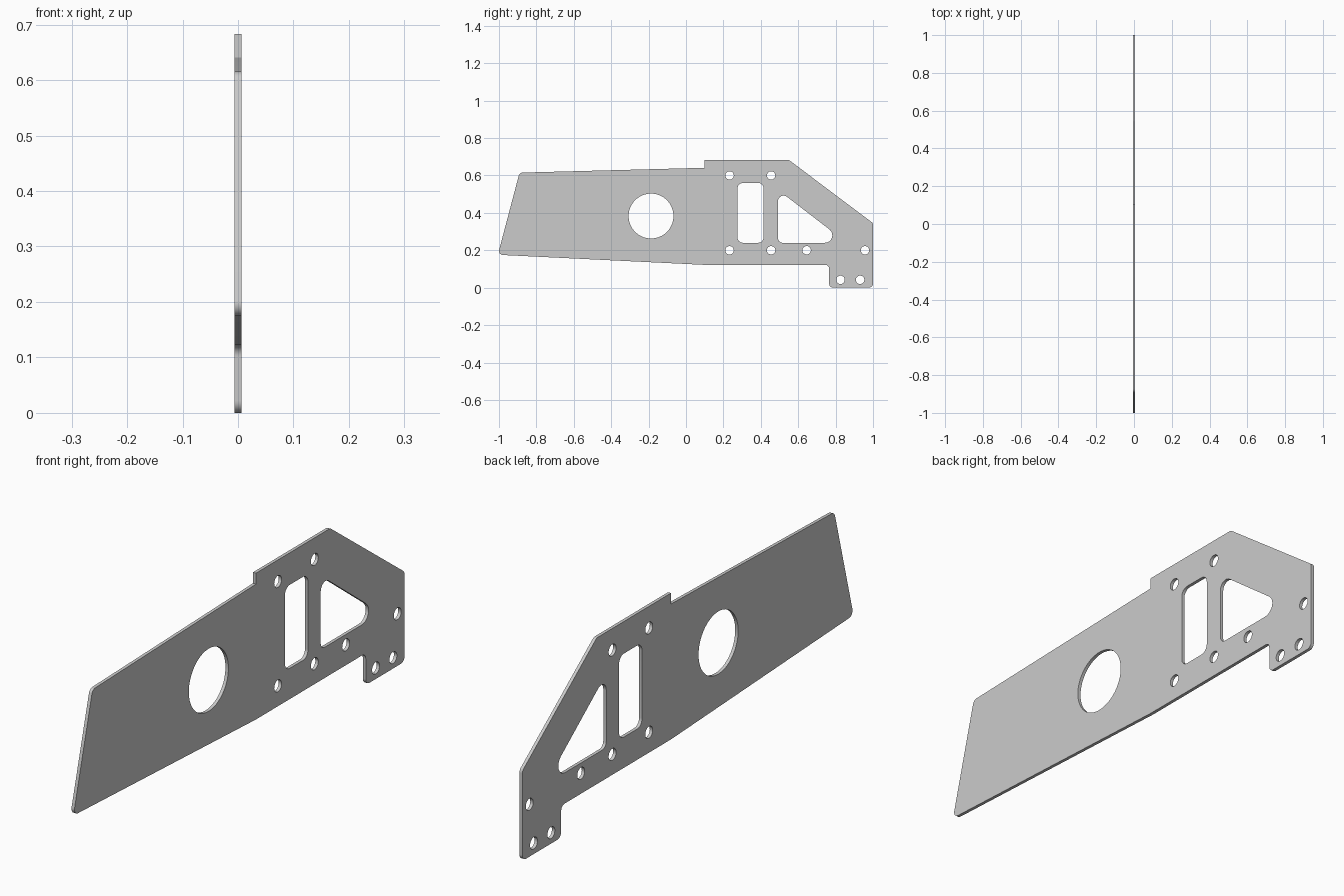
import bpy
from math import pi, cos, sin, tan
from mathutils import Vector

if "Cube" in bpy.data.objects:
    bpy.data.objects.remove(bpy.data.objects["Cube"])

HALF_THICKNESS = 0.0063


def rounded(corners, steps=8):
    """Fillet a polygon given as (y, z, radius) corners."""
    pts = []
    n = len(corners)
    for i, (y, z, r) in enumerate(corners):
        p = Vector((y, z))
        if r == 0:
            pts.append(p)
            continue
        a = (Vector(corners[i - 1][:2]) - p).normalized()
        b = (Vector(corners[(i + 1) % n][:2]) - p).normalized()
        half = a.angle(b) / 2
        centre = p + (a + b).normalized() * (r / sin(half))
        start = p + a * (r / tan(half)) - centre
        end = p + b * (r / tan(half)) - centre
        sweep = start.angle_signed(end)
        for k in range(steps + 1):
            t = -sweep * k / steps
            pts.append(centre + Vector((start.x * cos(t) - start.y * sin(t),
                                        start.x * sin(t) + start.y * cos(t))))
    return pts


def circle(y, z, r, n):
    return [Vector((y + r * cos(2 * pi * k / n), z + r * sin(2 * pi * k / n))) for k in range(n)]


# outer edge of the plate
loops = [rounded([
    (-1.006, 0.176, 0.022), (0.1, 0.122, 0), (0.765, 0.122, 0.02), (0.765, 0, 0.022),
    (1.0, 0, 0.022), (1.0, 0.345, 0.02), (0.55, 0.683, 0.025), (0.1, 0.683, 0),
    (0.1, 0.641, 0), (-0.89, 0.615, 0.022)])]

# slot and triangular window
loops.append(rounded([(0.275, 0.24, 0.03), (0.415, 0.24, 0.03),
                      (0.415, 0.56, 0.03), (0.275, 0.56, 0.03)]))
loops.append(rounded([(0.492, 0.24, 0.025), (0.86, 0.24, 0.04), (0.492, 0.523, 0.03)]))

# large round opening and bolt holes
loops.append(circle(-0.187, 0.383, 0.12, 64))
for y, z in [(0.233, 0.6), (0.455, 0.6), (0.233, 0.2), (0.455, 0.2),
             (0.645, 0.2), (0.957, 0.2), (0.826, 0.042), (0.931, 0.042)]:
    loops.append(circle(y, z, 0.0225, 32))

# filled, extruded profile
curve = bpy.data.curves.new("plate_profile", 'CURVE')
curve.dimensions = '2D'
curve.fill_mode = 'BOTH'
curve.extrude = HALF_THICKNESS
for pts in loops:
    s = curve.splines.new('POLY')
    s.points.add(len(pts) - 1)
    for sp, p in zip(s.points, pts):
        sp.co = (p.x, p.y, 0, 1)
    s.use_cyclic_u = True
    s.use_smooth = False

plate = bpy.data.objects.new("side_plate", curve)
plate.rotation_euler = (pi / 2, 0, pi / 2)
bpy.context.collection.objects.link(plate)

# convert to a mesh with crisp edges
bpy.context.view_layer.objects.active = plate
plate.select_set(True)
bpy.ops.object.convert(target='MESH')
bpy.ops.object.mode_set(mode='EDIT')
bpy.ops.mesh.select_all(action='SELECT')
bpy.ops.mesh.remove_doubles(threshold=0.00005)
bpy.ops.mesh.normals_make_consistent(inside=False)
bpy.ops.object.mode_set(mode='OBJECT')
bpy.ops.object.shade_smooth_by_angle(angle=pi / 6)
